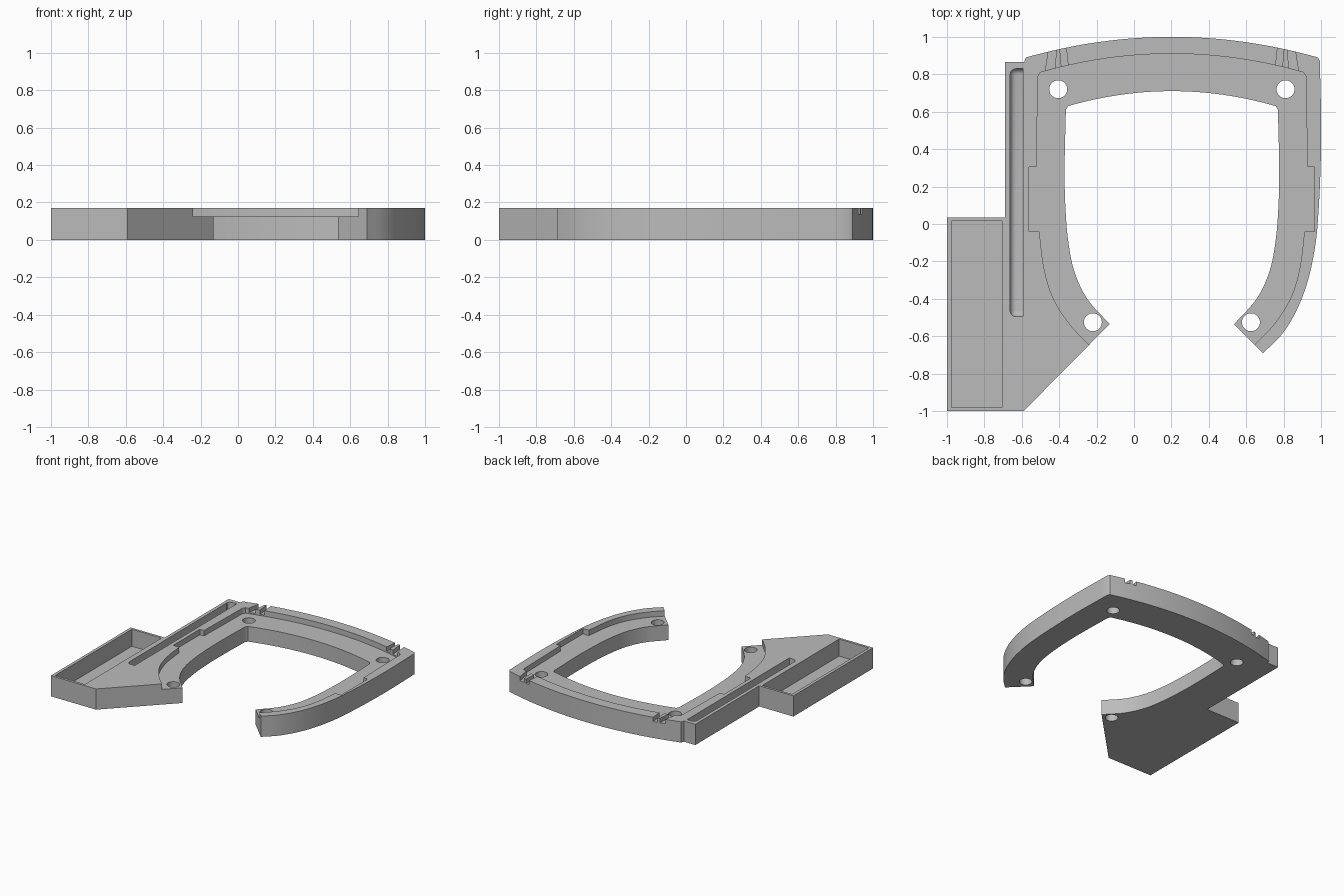
import bpy, bmesh, math
from mathutils import Vector

CX = 0.2025          # symmetry line of the open ring
TOP, LEDGE = 0.17, 0.125

old = bpy.data.objects.get("Cube")
if old:
    bpy.data.objects.remove(old, do_unlink=True)

grey = bpy.data.materials.new("plain_grey")
grey.use_nodes = True
grey.diffuse_color = (0.5, 0.5, 0.5, 1)
grey.node_tree.nodes["Principled BSDF"].inputs["Base Color"].default_value = (0.5, 0.5, 0.5, 1)


def smooth(pts, steps=5):
    """Catmull-Rom curve through the points."""
    p = [Vector(q) for q in pts]
    p = [2 * p[0] - p[1]] + p + [2 * p[-1] - p[-2]]
    out = []
    for a, b, c, d in zip(p, p[1:], p[2:], p[3:]):
        for i in range(steps):
            t = i / steps
            v = (2 * b + (c - a) * t + (2 * a - 5 * b + 4 * c - d) * t * t
                 + (3 * b - a - 3 * c + d) * t ** 3) / 2
            out.append((v.x, v.y))
    return out + [tuple(pts[-1])]


def mirror(pts):
    return [(2 * CX - x, y) for x, y in reversed(pts)]


def crown(half, y_end, y_mid, n=28):
    """Shallow arch from left to right across the back."""
    ts = [2 * i / n - 1 for i in range(n + 1)]
    return [(CX + half * t, y_mid - (y_mid - y_end) * t * t) for t in ts]


def finish(name, bm):
    bmesh.ops.recalc_face_normals(bm, faces=bm.faces)
    mesh = bpy.data.meshes.new(name)
    bm.to_mesh(mesh)
    bm.free()
    ob = bpy.data.objects.new(name, mesh)
    bpy.context.collection.objects.link(ob)
    return ob


def prism_bm(pts, z0, z1):
    bm = bmesh.new()
    face = bm.faces.new([bm.verts.new((x, y, z0)) for x, y in pts])
    ext = bmesh.ops.extrude_face_region(bm, geom=[face])
    for v in ext["geom"]:
        if isinstance(v, bmesh.types.BMVert):
            v.co.z = z1
    return bm


def prism(name, pts, z0, z1):
    return finish(name, prism_bm(pts, z0, z1))


def box(x0, x1, y0, y1):
    return [(x0, y0), (x1, y0), (x1, y1), (x0, y1)]


# Body outline: inner opening, right outer wall, back arch, side arm and tray block
inner_side = smooth([(-0.13, -0.535), (-0.25, -0.4), (-0.32, -0.25), (-0.353, -0.08),
                     (-0.367, 0.1), (-0.371, 0.3), (-0.364, 0.61)])
inner = inner_side + crown(0.555, 0.63, 0.71) + mirror(inner_side)
outer_side = smooth([(0.69, -0.69), (0.79, -0.59), (0.87, -0.46), (0.93, -0.3),
                     (0.968, -0.12), (0.985, 0.05), (0.997, 0.3), (1.0, 0.55), (0.993, 0.87)])
arch = crown(0.78, 0.89, 1.0)[::-1]
arm_and_tray = [(-0.587, 0.865), (-0.69, 0.865), (-0.69, 0.035), (-1, 0.035),
                (-1, -1), (-0.59, -1)]
body = prism("open_ring_frame", inner + outer_side + arch + arm_and_tray, 0, TOP)

cutters = []

# Recessed ledge around the opening, with a wider tab on each side
ledge_side = [(-0.21, -0.72)] + smooth([(-0.24, -0.645), (-0.34, -0.54), (-0.43, -0.4),
                                        (-0.48, -0.24), (-0.506, -0.04)])
ledge_side += [(-0.56, -0.04), (-0.56, 0.305), (-0.522, 0.305), (-0.513, 0.79)]
cutters.append(prism("ledge_cutter", ledge_side + crown(0.703, 0.81, 0.91)
                     + mirror(ledge_side), LEDGE, 0.3))

# Tray pocket
cutters.append(prism("tray_cutter", box(-0.975, -0.705, -0.98, 0.015), 0.03, 0.3))

# Long groove with rounded floor on its outer side
bm = prism_bm(box(-0.662, -0.592, -0.495, 0.83), 0.07, 0.3)
edges = [e for e in bm.edges
         if min(v.co.x for v in e.verts) < -0.6 and min(v.co.z for v in e.verts) < 0.2]
bmesh.ops.bevel(bm, geom=edges, offset=0.032, segments=5, profile=0.5, affect='EDGES')
cutters.append(finish("groove_cutter", bm))

# Screw holes
for hx, hy in ((-0.405, 0.72), (-0.22, -0.525)):
    for x in (hx, 2 * CX - hx):
        ring = [(x + 0.048 * math.cos(a), hy + 0.048 * math.sin(a))
                for a in (math.tau * i / 32 for i in range(32))]
        cutters.append(prism("hole_cutter", ring, -0.1, 0.3))

# Pairs of splayed notches across the back rim
for left, right in (((-0.475, -0.425), (-0.448, -0.41)), ((-0.385, -0.348), (-0.4, -0.366))):
    notch = [(left[0], 0.81), (left[1], 0.81), (right[1], 0.98), (right[0], 0.98)]
    for pts in (notch, mirror(notch)):
        cutters.append(prism("notch_cutter", pts, TOP - 0.035, 0.3))

# Cut everything, then bake the result
for c in cutters:
    c.hide_render = True
    mod = body.modifiers.new(c.name, 'BOOLEAN')
    mod.operation = 'DIFFERENCE'
    mod.solver = 'EXACT'
    mod.object = c
deps = bpy.context.evaluated_depsgraph_get()
baked = bpy.data.meshes.new_from_object(body.evaluated_get(deps))
body.modifiers.clear()
body.data = baked
for c in cutters:
    bpy.data.objects.remove(c, do_unlink=True)

baked.materials.clear()
baked.materials.append(grey)
for p in baked.polygons:
    p.material_index = 0

bpy.ops.object.select_all(action='DESELECT')
body.select_set(True)
bpy.context.view_layer.objects.active = body
bpy.ops.object.shade_smooth_by_angle(angle=math.radians(30))
